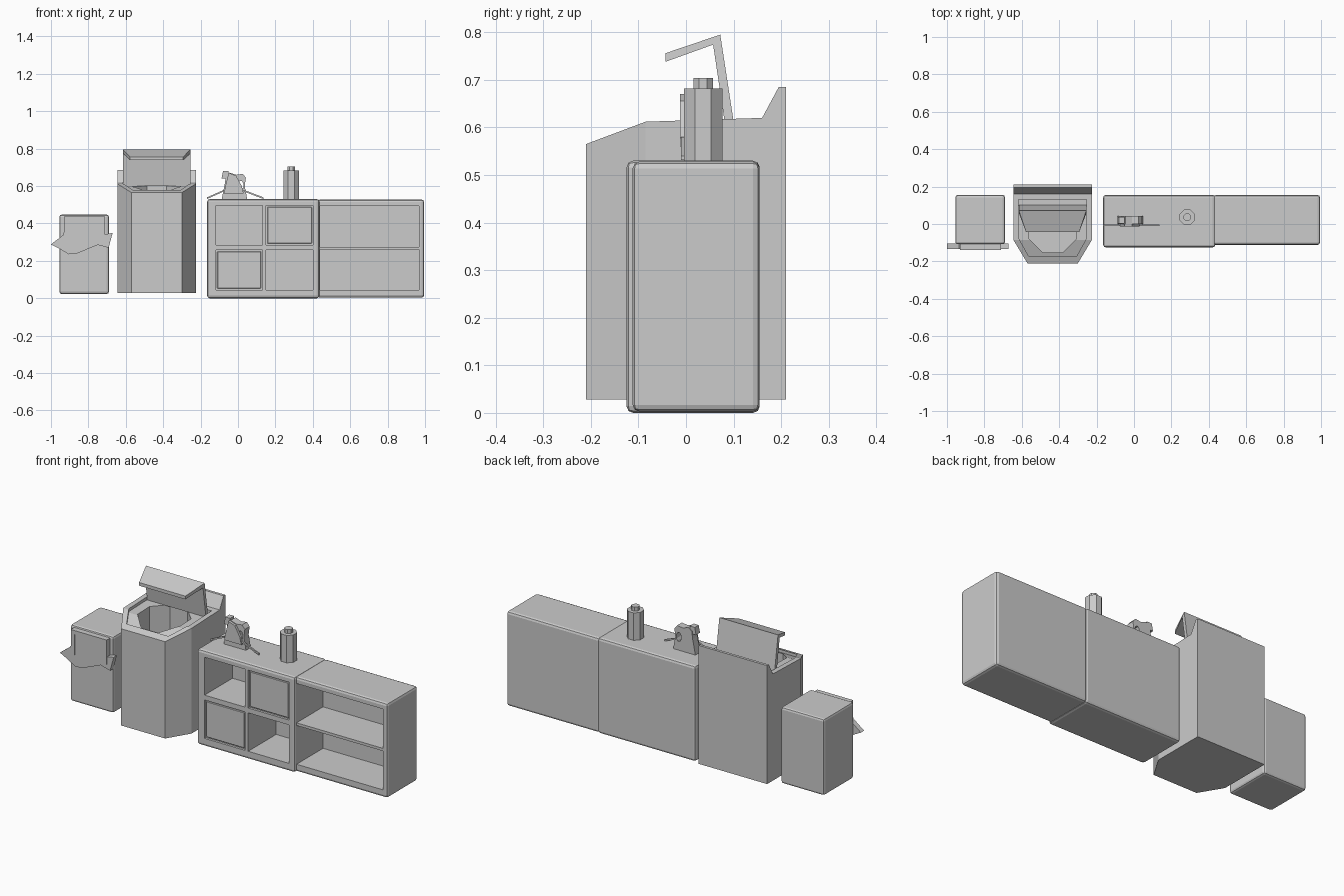
import bpy, bmesh, math
from mathutils import Vector

if "Cube" in bpy.data.objects:
    bpy.data.objects.remove(bpy.data.objects["Cube"])


def prism(name, pts, axis, a, b):
    """Extrude a 2D outline along an axis: x uses (y,z), y uses (x,z), z uses (x,y)."""
    def place(p, t):
        return {'x': (t, p[0], p[1]), 'y': (p[0], t, p[1]), 'z': (p[0], p[1], t)}[axis]
    bm = bmesh.new()
    lo = [bm.verts.new(place(p, a)) for p in pts]
    hi = [bm.verts.new(place(p, b)) for p in pts]
    n = len(pts)
    bm.faces.new(lo)
    bm.faces.new(hi)
    for i in range(n):
        bm.faces.new((lo[i], lo[(i + 1) % n], hi[(i + 1) % n], hi[i]))
    bmesh.ops.recalc_face_normals(bm, faces=bm.faces)
    me = bpy.data.meshes.new(name)
    bm.to_mesh(me)
    bm.free()
    ob = bpy.data.objects.new(name, me)
    bpy.context.collection.objects.link(ob)
    return ob


def box(name, x0, x1, y0, y1, z0, z1):
    return prism(name, [(x0, y0), (x1, y0), (x1, y1), (x0, y1)], 'z', z0, z1)


def ngon(cx, cy, r, n, ry=None):
    return [(cx + r * math.cos(2 * math.pi * (i + .5) / n),
             cy + (ry or r) * math.sin(2 * math.pi * (i + .5) / n)) for i in range(n)]


def apply(ob, kind, **settings):
    m = ob.modifiers.new(kind.title(), kind)
    for k, v in settings.items():
        setattr(m, k, v)
    bpy.context.view_layer.objects.active = ob
    bpy.ops.object.modifier_apply(modifier=m.name)


def boolean(ob, other, op='DIFFERENCE'):
    apply(ob, 'BOOLEAN', object=other, operation=op, solver='EXACT')
    bpy.data.objects.remove(other)


def bevel(ob, w, seg=2):
    apply(ob, 'BEVEL', width=w, segments=seg, limit_method='ANGLE')


# Cabinet with four compartments: two open, two closed by inset doors
cab = box('square_cabinet', -.165, .435, -.125, .155, 0, .53)
bevel(cab, .014)
cols, rows = [(-.118, .13), (.15, .402)], [(.045, .258), (.285, .495)]
for i, (x0, x1) in enumerate(cols):
    for j, (z0, z1) in enumerate(rows):
        depth = .12 if i != j else -.112
        boolean(cab, box('cutter', x0, x1, -.3, depth, z0, z1))
        if i == j:
            door = box('cabinet_door', x0 + .007, x1 - .007, -.12, -.108, z0 + .007, z1 - .007)
            bevel(door, .003, 1)

# Open shelf cabinet
shelf = box('shelf_cabinet', .425, .995, -.112, .155, .003, .528)
bevel(shelf, .014)
for z0, z1 in [(.045, .26), (.275, .493)]:
    boolean(shelf, box('cutter', .438, .967, -.3, .12, z0, z1))

# Large chamfered bin: side profile trimmed by its plan
CX = -.435
bin_body = prism('bin_body', [(-.21, .028), (.21, .028), (.21, .685), (.195, .685), (.16, .62),
                              (-.085, .612), (-.21, .565)], 'x', CX - .21, CX + .21)
plan = [(CX - .3, .3), (CX - .3, .065), (CX - .21, -.085), (CX - .135, -.21), (CX - .105, -.26),
        (CX + .105, -.26), (CX + .135, -.21), (CX + .21, -.085), (CX + .3, .065), (CX + .3, .3)]
boolean(bin_body, prism('cutter', plan, 'z', -.5, 1), 'INTERSECT')

# Sunken top and eight-sided opening
recess = prism('cutter', [(-.3, .515), (-.085, .596), (.13, .602), (.13, .9), (-.3, .9)],
               'x', CX - .3, CX + .3)
inner = [(CX - .182, .3), (CX - .182, -.075), (CX - .128, -.172),
         (CX + .128, -.172), (CX + .182, -.075), (CX + .182, .3)]
boolean(recess, prism('cutter_plan', inner, 'z', -.5, 1.2), 'INTERSECT')
boolean(bin_body, recess)
boolean(bin_body, prism('cutter', ngon(CX, -.025, .138, 8), 'z', .15, .9))

# Raised bent lid, narrowing toward its front edge
lid = prism('bin_lid', [(.102, .6), (.072, .795), (-.043, .756), (-.043, .738),
                        (.057, .774), (.083, .6)], 'x', CX - .18, CX + .18)
for v in lid.data.vertices:
    if v.co.y < -.03:
        v.co.x = CX + (v.co.x - CX) * .79

# Small bin with front frame and draped cloth
small = box('small_bin', -.955, -.69, -.108, .155, .023, .447)
bevel(small, .012)
for x0, x1, z0, z1 in [(-.93, -.71, .415, .437), (-.93, -.908, .3, .415), (-.732, -.71, .3, .415)]:
    box('small_bin_frame', x0, x1, -.138, -.1, z0, z1)
prism('draped_cloth', [(-.915, .415), (-.725, .415), (-.72, .34), (-.67, .35), (-.692, .27),
                       (-.75, .285), (-.86, .24), (-.905, .235), (-.95, .262), (-1, .288),
                       (-.935, .338)], 'y', -.133, -.105)

# Small jug with a handle hole
jug = prism('jug', [(-.088, .525), (.05, .525), (.036, .6), (.042, .645), (.025, .665), (-.01, .66),
                    (-.045, .672), (-.065, .655), (-.07, .615)], 'y', 0, .042)
boolean(jug, prism('cutter', ngon(.015, .603, .015, 8, .027), 'y', -.2, .2))
prism('jug_spout', [(-.088, .64), (-.05, .64), (-.05, .68), (-.08, .68)], 'y', .003, .038)
prism('jug_front_plate', [(-.075, .56), (.03, .56), (.02, .6), (-.01, .655),
                          (-.05, .67), (-.065, .61)], 'y', -.013, .002)

# Thin straps on each side of the jug
prism('left_strap', [(-.165, .531), (-.165, .54), (-.075, .58), (-.075, .571)], 'y', -.011, -.003)
prism('right_strap', [(.135, .531), (.135, .54), (.03, .58), (.03, .571)], 'y', -.011, -.003)

# Eight-sided bottle
prism('bottle', ngon(.285, .036, .044, 8), 'z', .525, .682)
prism('bottle_cap', ngon(.285, .036, .022, 8), 'z', .68, .704)
